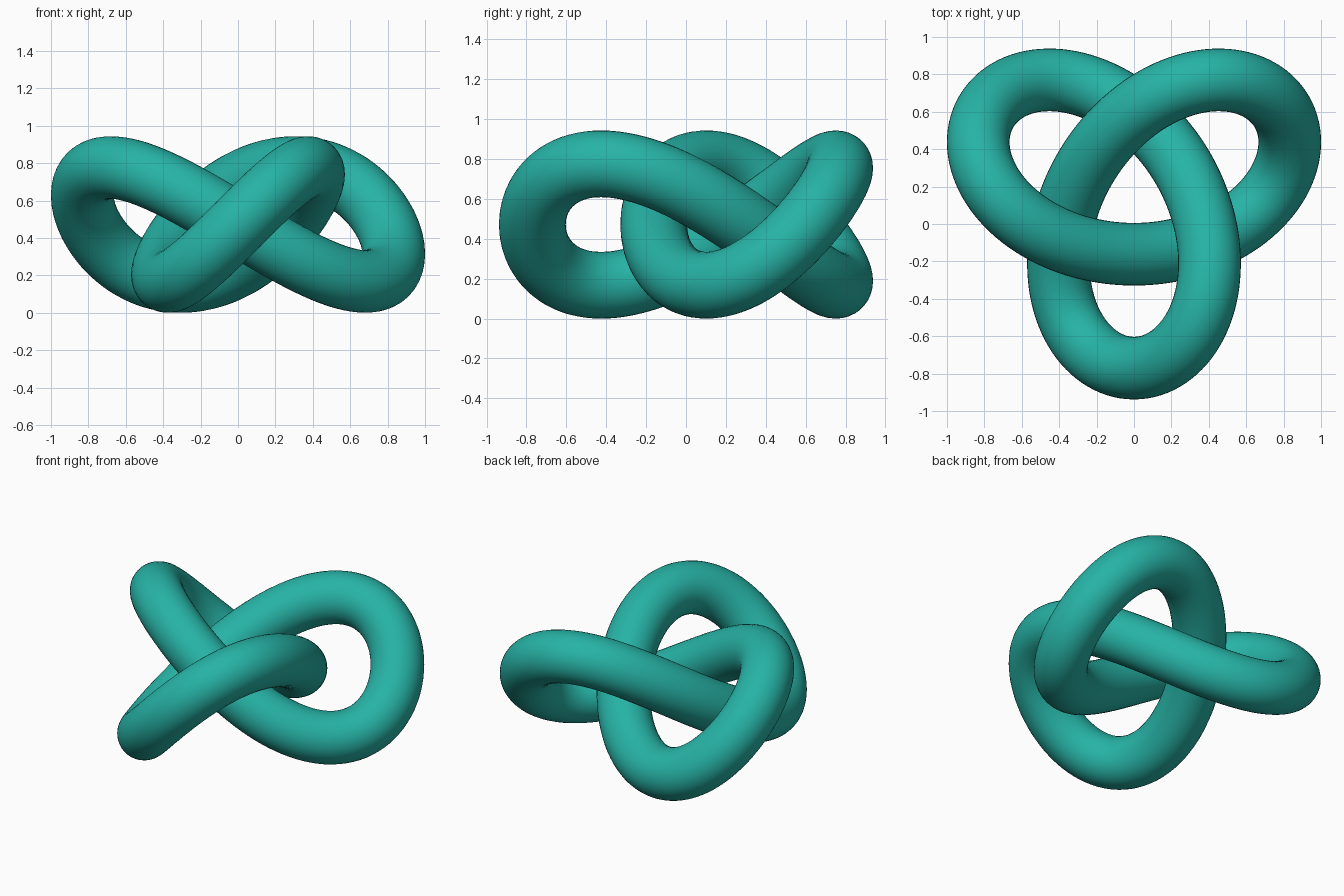
import bpy, bmesh, math
from mathutils import Vector

if "Cube" in bpy.data.objects:
    bpy.data.objects.remove(bpy.data.objects["Cube"])

S = 0.3044                 # knot scale
R = 0.55 * S               # tube radius
SEGMENTS, SIDES = 240, 36
OFFSET = Vector((0, 0.46875 * S, S + R))   # centres the knot and rests it on the ground

# trefoil centre line and its direction
def point(t):
    return S * Vector((math.sin(t) + 2 * math.sin(2 * t),
                       math.cos(t) - 2 * math.cos(2 * t),
                       -math.sin(3 * t))) + OFFSET

def tangent(t):
    return Vector((math.cos(t) + 4 * math.cos(2 * t),
                   -math.sin(t) + 4 * math.sin(2 * t),
                   -3 * math.cos(3 * t))).normalized()

# round rings swept along the centre line
bm = bmesh.new()
rings = []
for i in range(SEGMENTS):
    t = math.tau * i / SEGMENTS
    d = tangent(t)
    side = d.cross(Vector((0, 0, 1))).normalized()
    up = side.cross(d)
    angles = [math.tau * j / SIDES for j in range(SIDES)]
    rings.append([bm.verts.new(point(t) + R * (math.cos(a) * side + math.sin(a) * up))
                  for a in angles])

# closed tube skin
for i, ring in enumerate(rings):
    after = rings[(i + 1) % SEGMENTS]
    for j in range(SIDES):
        k = (j + 1) % SIDES
        bm.faces.new((ring[j], ring[k], after[k], after[j])).smooth = True
bmesh.ops.recalc_face_normals(bm, faces=bm.faces)

mesh = bpy.data.meshes.new("knot_tube")
bm.to_mesh(mesh)
bm.free()

teal = bpy.data.materials.new("teal")
teal.diffuse_color = (0.02, 0.45, 0.38, 1)
teal.use_nodes = True
teal.node_tree.nodes["Principled BSDF"].inputs["Base Color"].default_value = teal.diffuse_color
mesh.materials.append(teal)
bpy.context.collection.objects.link(bpy.data.objects.new("knot_tube", mesh))
